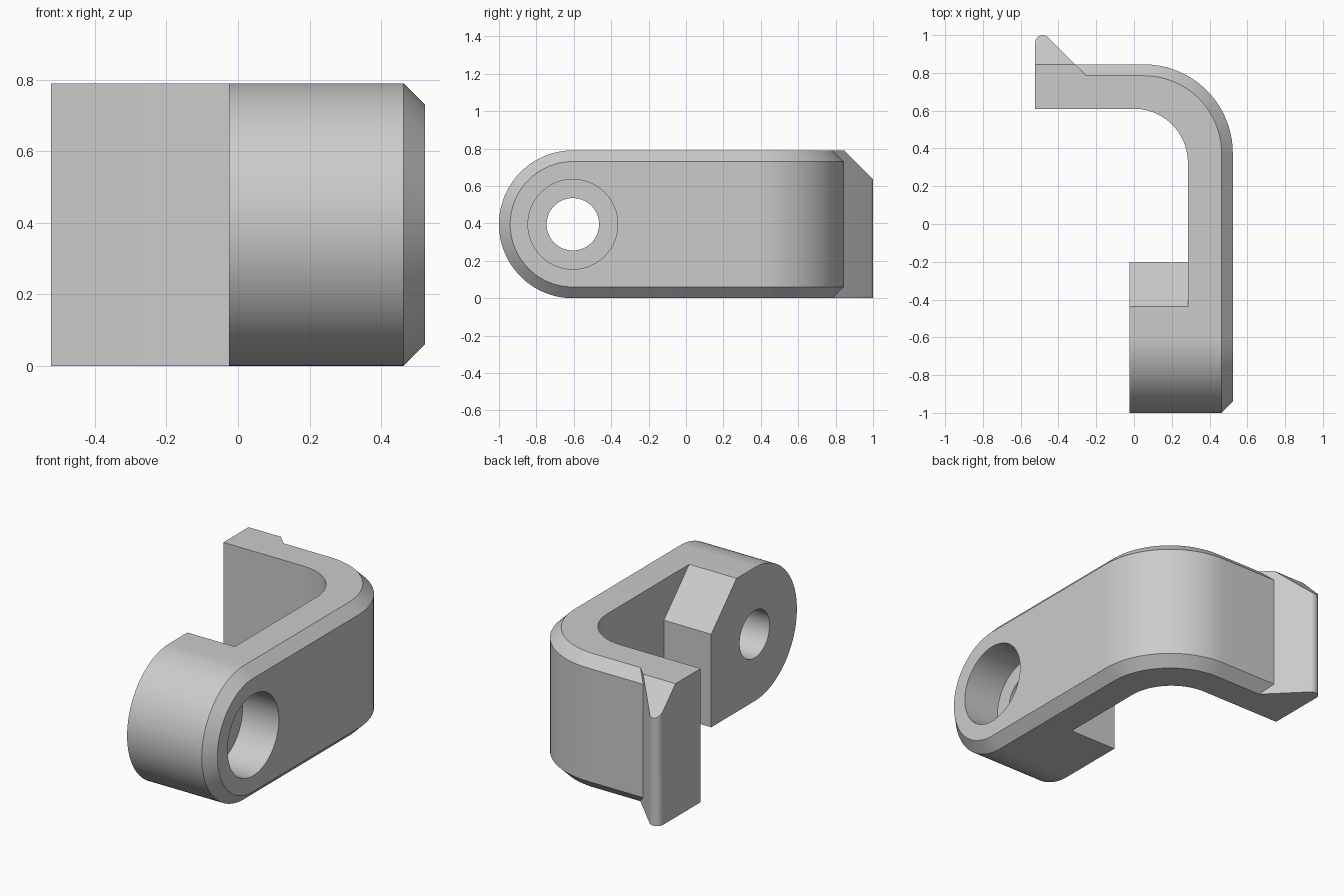
import bpy, bmesh, math
from mathutils import Vector

if "Cube" in bpy.data.objects:
    bpy.data.objects.remove(bpy.data.objects["Cube"])

H, R, C = 0.79, 0.395, 0.06      # height, end radius, chamfer
X0, X1 = -0.523, 0.523           # overall width
XI, YP = 0.285, -0.605           # inner side of the arm, pivot position
N = 32

grey = bpy.data.materials.new("light_grey")
grey.diffuse_color = (0.6, 0.6, 0.6, 1)
grey.use_nodes = True
grey.node_tree.nodes["Principled BSDF"].inputs["Base Color"].default_value = grey.diffuse_color


def finish(name, bm):
    bmesh.ops.remove_doubles(bm, verts=bm.verts[:], dist=1e-5)
    bmesh.ops.dissolve_limit(bm, angle_limit=math.radians(0.3),
                             verts=bm.verts[:], edges=bm.edges[:])
    bmesh.ops.recalc_face_normals(bm, faces=bm.faces[:])
    me = bpy.data.meshes.new(name)
    bm.to_mesh(me)
    bm.free()
    me.materials.append(grey)
    ob = bpy.data.objects.new(name, me)
    bpy.context.collection.objects.link(ob)
    return ob


def prism(points, offset):
    bm = bmesh.new()
    f = bm.faces.new([bm.verts.new(p) for p in points])
    ext = bmesh.ops.extrude_face_region(bm, geom=[f])
    bmesh.ops.translate(bm, vec=offset,
                        verts=[v for v in ext["geom"] if isinstance(v, bmesh.types.BMVert)])
    return bm


def activate(ob):
    bpy.ops.object.select_all(action='DESELECT')
    ob.select_set(True)
    bpy.context.view_layer.objects.active = ob


def drill(ob, radius):
    pts = [(-0.5, YP + radius * math.cos(a), H / 2 + radius * math.sin(a))
           for a in (2 * math.pi * i / 96 for i in range(96))]
    cutter = finish("hole_cutter", prism(pts, Vector((1.5, 0, 0))))
    cutter.hide_render = True
    m = ob.modifiers.new("hole", 'BOOLEAN')
    m.operation, m.solver, m.object = 'DIFFERENCE', 'EXACT', cutter
    activate(ob)
    bpy.ops.object.modifier_apply(modifier=m.name)
    bpy.data.objects.remove(cutter, do_unlink=True)


# Bent plate: stations of (inner, edge, outer) points with their half heights
stations = []
for i in range(N + 1):           # rounded end
    t = math.pi / 2 * (1 - i / N)
    s, c = math.sin(t), math.cos(t)
    stations.append(((XI, YP - R * s), (X1 - C, YP - R * s),
                     (X1, YP - (R - C) * s), R * c, (R - C) * c))
for i in range(N + 1):           # bend
    t = math.pi / 2 * i / N
    s, c = math.sin(t), math.cos(t)
    ox, oy = X1 - 0.47, 0.375
    stations.append(((0.285 * c, 0.325 + 0.285 * s),
                     (ox + 0.41 * c, oy + 0.41 * s),
                     (ox + 0.47 * c, oy + 0.47 * s), R, R - C))
stations.append(((X0, 0.61), (X0, 0.785), (X0, 0.845), R, R - C))

bm = bmesh.new()
rings = []
for a, b, c, h, k in stations:
    z = H / 2
    sec = [(*a, z + h), (*b, z + h), (*c, z + k), (*c, z - k), (*b, z - h), (*a, z - h)]
    rings.append([bm.verts.new(p) for p in sec])
for p, q in zip(rings, rings[1:]):
    for j in range(6):
        n = (j + 1) % 6
        bm.faces.new((p[j], p[n], q[n], q[j]))
bm.faces.new(rings[-1])
plate = finish("bent_plate", bm)
drill(plate, 0.24)               # wide recess through the plate

# Pivot boss with a rounded end and a sloped corner
prof = [(YP - R * math.sin(t), H / 2 - R * math.cos(t))
        for t in (math.pi * i / (2 * N) for i in range(2 * N + 1))]
prof += [(-0.437, H), (-0.2, 0.55), (-0.2, 0)]
boss = finish("pivot_boss", prism([(-0.025, y, z) for y, z in prof],
                                  Vector((XI + 0.025, 0, 0))))
drill(boss, 0.14)

# Hook at the tip: rounded wedge with its top cut at a slope
r = 0.04
pts = [(X0, 0.785, 0), (-0.2514, 0.785, 0)]
for i in range(13):
    t = math.radians(45 + 135 * i / 12)
    pts.append((X0 + r + r * math.cos(t), 1 - r + r * math.sin(t), 0))
bm = prism(pts, Vector((0, 0, H)))
cut = bmesh.ops.bisect_plane(bm, geom=bm.verts[:] + bm.edges[:] + bm.faces[:],
                             plane_co=(0, 0.845, H), plane_no=(0, 1, 1), clear_outer=True)
bmesh.ops.holes_fill(bm, edges=[e for e in bm.edges if e.is_boundary], sides=0)
hook = finish("hook_tip", bm)

for ob in (plate, boss, hook):
    activate(ob)
    bpy.ops.object.shade_smooth_by_angle(angle=math.radians(25))
